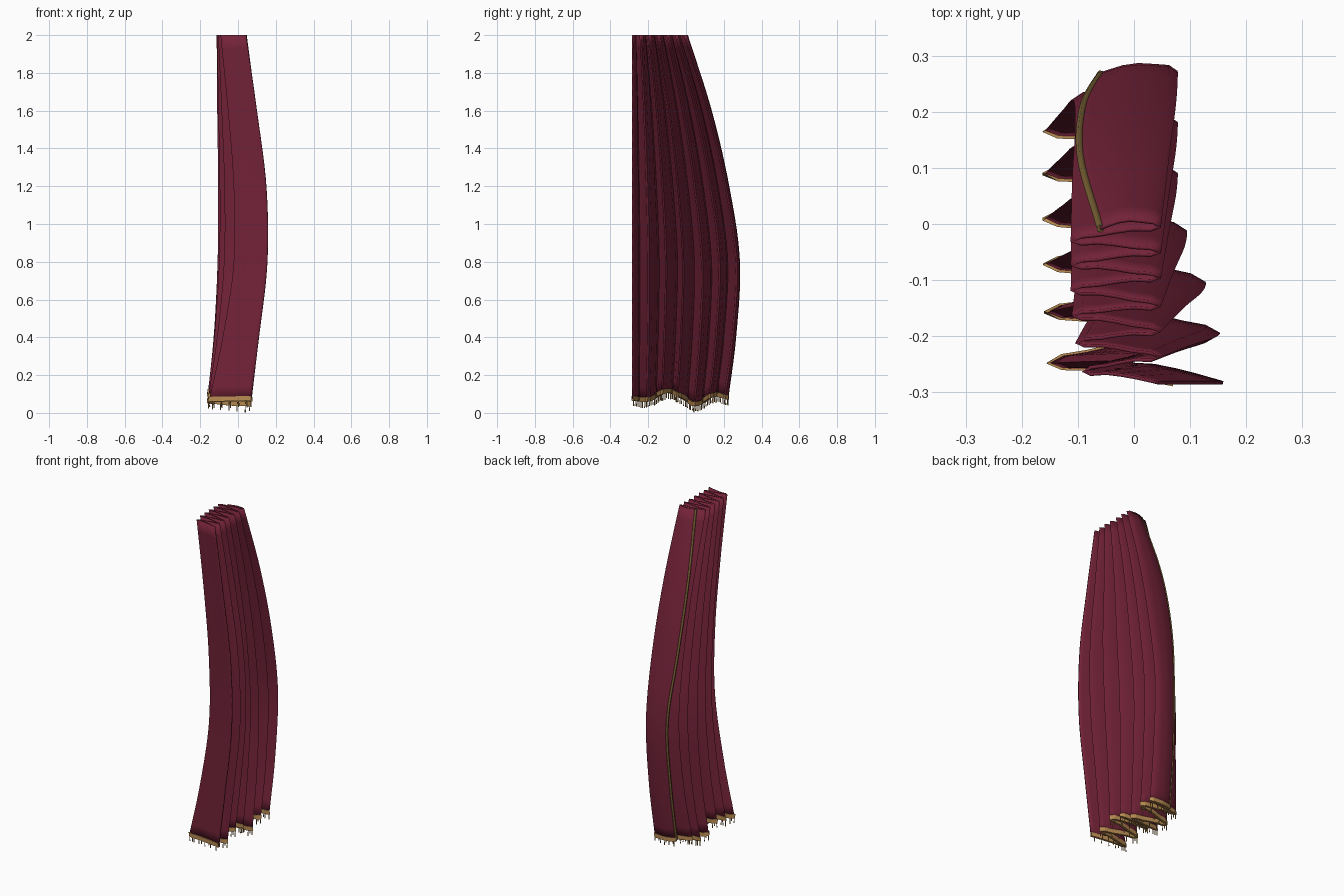
import bpy, bmesh, math, random
from mathutils import Vector

random.seed(4)
cube = bpy.data.objects.get("Cube")
if cube:
    bpy.data.objects.remove(cube)


def material(name, rgb):
    m = bpy.data.materials.new(name)
    m.use_nodes = True
    m.diffuse_color = (*rgb, 1)
    bsdf = m.node_tree.nodes["Principled BSDF"]
    bsdf.inputs["Base Color"].default_value = (*rgb, 1)
    bsdf.inputs["Roughness"].default_value = 0.8
    return m


burgundy = material("burgundy cloth", (0.17, 0.016, 0.04))
gold = material("gold fringe", (0.48, 0.26, 0.085))
olive = material("olive gold piping", (0.19, 0.12, 0.035))


def smooth_key(keys, vals, x):
    """Smooth interpolation through key values."""
    x = min(max(x, keys[0]), keys[-1])
    i = max(k for k in range(len(keys) - 1) if keys[k] <= x)

    def slope(k):
        a, b = max(k - 1, 0), min(k + 1, len(keys) - 1)
        return (vals[b] - vals[a]) / (keys[b] - keys[a])

    h = keys[i + 1] - keys[i]
    t = (x - keys[i]) / h
    s = t * t * (3 - 2 * t)
    return (vals[i] * (1 - s) + vals[i + 1] * s
            + h * t * (1 - t) * ((1 - t) * slope(i) - t * slope(i + 1)))


# Drape outlines by height
HEIGHTS = (0.08, 0.4, 0.8, 1.2, 1.6, 2.0)
BACK_Y = (0.22, 0.262, 0.283, 0.225, 0.13, 0.0)
LEFT_FRONT = (0.07, 0.11, 0.155, 0.15, 0.10, 0.043)
LEFT_BACK = (0.06, 0.07, 0.075, 0.072, 0.06, 0.045)
RIGHT_FRONT = (-0.15, -0.08, -0.02, -0.02, -0.05, -0.09)
RIGHT_BACK = (-0.157, -0.125, -0.105, -0.102, -0.107, -0.11)
EDGE = (-0.08, -0.07, -0.06, -0.09, -0.095, -0.06)
FRONT_Y = -0.283

# Pleat tips: position from front to back, and how far each follows the front
LEFT_TIPS = ((0, 1), (.16, .9), (.32, .6), (.48, .2), (.66, 0), (.82, 0), (.98, 0))
RIGHT_TIPS = ((.07, 1), (.25, .4), (.42, .1), (.58, 0), (.74, 0), (.89, 0))


def pleat_tips(z):
    def at(v):
        return smooth_key(HEIGHTS, v, z)

    span = at(BACK_Y) - FRONT_Y

    def tip(entry, front, back):
        f, w = entry
        return Vector((at(front) * w + at(back) * (1 - w), FRONT_Y + f * span, 0))

    tips = []
    for i, entry in enumerate(LEFT_TIPS):
        tips.append(tip(entry, LEFT_FRONT, LEFT_BACK))
        if i < len(RIGHT_TIPS):
            tips.append(tip(RIGHT_TIPS[i], RIGHT_FRONT, RIGHT_BACK))
    tips.append(Vector((at(EDGE), FRONT_Y + 0.97 * span, 0)))
    return tips


def section(z):
    """Rounded zigzag cross-section of the cloth."""
    tips = pleat_tips(z)
    last = len(tips) - 1
    pts = [tips[0]]
    for i in range(1, last + 1):
        a, b = tips[i - 1], tips[i]
        belly = 0.014 if i == last else 0.004
        for t in (0.1, 0.3, 0.5, 0.7, 0.9):
            p = a.lerp(b, t)
            p.y += belly * math.sin(math.pi * t)
            if t == 0.1 and i > 1:
                p.y += 0.004
            if t == 0.9 and i < last:
                p.y -= 0.004
            pts.append(p)
        pts.append(b)
    return pts


HEM_Y = (-0.285, -0.2, -0.1, -0.02, 0.05, 0.15, 0.22)
HEM_Z = (0.075, 0.07, 0.115, 0.085, 0.045, 0.095, 0.08)
foot = section(HEIGHTS[0])
hem = [Vector((p.x, p.y, smooth_key(HEM_Y, HEM_Z, p.y))) for p in foot]


def sheet(name, rows, mat, thickness):
    """Grid of point rows, given a thickness."""
    bm = bmesh.new()
    grid = [[bm.verts.new(p) for p in row] for row in rows]
    for low, high in zip(grid, grid[1:]):
        for i in range(len(low) - 1):
            bm.faces.new((low[i], low[i + 1], high[i + 1], high[i]))
    return finish(name, bm, mat, thickness)


def finish(name, bm, mat, thickness=0):
    me = bpy.data.meshes.new(name)
    bm.to_mesh(me)
    bm.free()
    me.materials.append(mat)
    ob = bpy.data.objects.new(name, me)
    bpy.context.collection.objects.link(ob)
    if thickness:
        mod = ob.modifiers.new("thickness", 'SOLIDIFY')
        mod.thickness = thickness
        mod.offset = 0
    return ob


# Pleated cloth
ROWS = 28
rows = []
for k in range(ROWS + 1):
    t = k / ROWS
    row = []
    heights = [h.z + (2 - h.z) * t for h in hem]
    base = section(sum(heights) / len(heights))
    for p, z in zip(base, heights):
        row.append(Vector((p.x, p.y, z)))
    rows.append(row)
cloth = sheet("curtain_cloth", rows, burgundy, 0.006)
bpy.context.view_layer.objects.active = cloth
cloth.select_set(True)
bpy.ops.object.shade_smooth_by_angle(angle=math.radians(50))

# Gold band along the hem
band_base = rows[0]
sheet("hem_band", [[p + Vector((0, 0, dz)) for p in band_base] for dz in (-0.01, 0.015)],
      gold, 0.013)

# Fringe strands hanging from the band
bm = bmesh.new()
travel = 0
for a, b in zip(band_base, band_base[1:]):
    travel += (b - a).length
    if travel < 0.022:
        continue
    travel = 0
    length = random.uniform(0.026, 0.036)
    ring = bmesh.ops.create_cone(bm, cap_ends=True, segments=5, radius1=0.003,
                                 radius2=0.002, depth=length)["verts"]
    bmesh.ops.translate(bm, verts=ring, vec=b + Vector((0, 0, -0.009 - length / 2)))
finish("fringe", bm, gold)

# Piping on the free back edge
curve = bpy.data.curves.new("edge_piping", 'CURVE')
curve.dimensions = '3D'
curve.bevel_depth = 0.007
curve.bevel_resolution = 1
curve.use_fill_caps = True
spline = curve.splines.new('POLY')
path = [row[-1].copy() for row in rows]
path[-1].z -= 0.001
spline.points.add(len(path) - 1)
for point, p in zip(spline.points, path):
    point.co = (*p, 1)
curve.materials.append(olive)
bpy.context.collection.objects.link(bpy.data.objects.new("edge_piping", curve))
